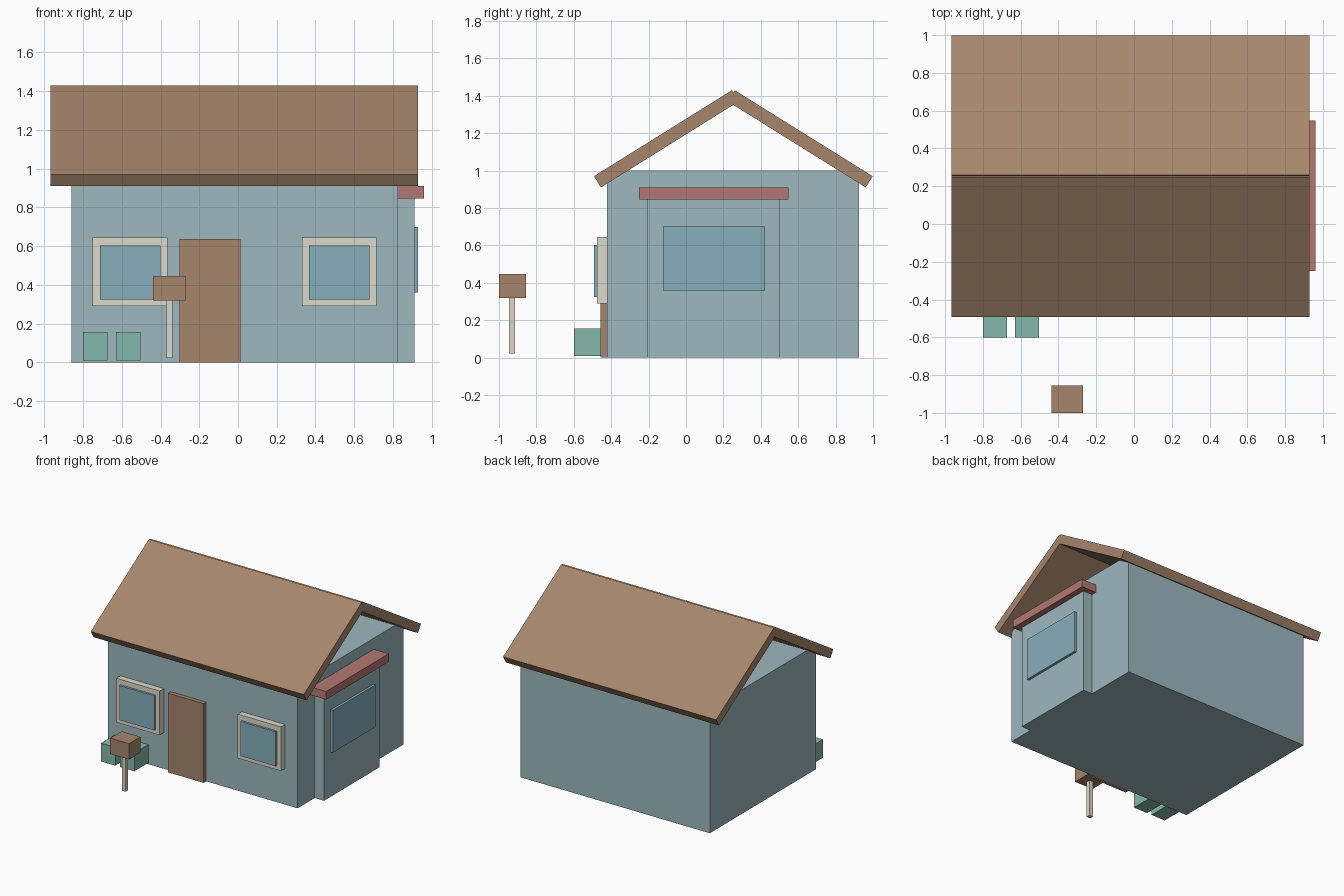
import bpy

if "Cube" in bpy.data.objects:
    bpy.data.objects.remove(bpy.data.objects["Cube"])


def material(name, color):
    m = bpy.data.materials.new(name)
    m.diffuse_color = (*color, 1)
    m.use_nodes = True
    m.node_tree.nodes["Principled BSDF"].inputs["Base Color"].default_value = m.diffuse_color
    return m


WALL = material("wall_blue", (0.34, 0.48, 0.52))
WOOD = material("brown", (0.38, 0.24, 0.15))
GLASS = material("glass_blue", (0.24, 0.43, 0.50))
CREAM = material("cream", (0.72, 0.69, 0.60))
RED = material("red", (0.45, 0.19, 0.17))
GREEN = material("green", (0.24, 0.48, 0.40))


def make(name, verts, faces, mat):
    mesh = bpy.data.meshes.new(name)
    mesh.from_pydata(verts, [], faces)
    mesh.materials.append(mat)
    ob = bpy.data.objects.new(name, mesh)
    bpy.context.collection.objects.link(ob)
    return ob


def prism(name, x, outline, mat):
    """Extrude a counter-clockwise (y, z) quad along x."""
    verts = [(px, y, z) for px in x for y, z in outline]
    sides = [(i, (i + 1) % 4, (i + 1) % 4 + 4, i + 4) for i in range(4)]
    faces = [(3, 2, 1, 0), (4, 5, 6, 7)] + sides
    return make(name, verts, faces, mat)


def box(name, x, y, z, mat):
    outline = [(y[0], z[0]), (y[1], z[0]), (y[1], z[1]), (y[0], z[1])]
    return prism(name, x, outline, mat)


# House body and side bay
box("house_body", (-0.86, 0.827), (-0.423, 0.925), (0, 1.0), WALL)
box("side_bay", (0.78, 0.91), (-0.206, 0.503), (0, 0.85), WALL)
box("bay_canopy", (0.80, 0.96), (-0.25, 0.547), (0.845, 0.91), RED)
box("bay_window", (0.89, 0.93), (-0.123, 0.422), (0.36, 0.70), GLASS)

# Two tilted roof slabs, mirrored about the ridge
RIDGE = 0.253
front = [(-0.455, 0.91), (0.283, 1.37), (0.246, 1.43), (-0.492, 0.97)]
back = [(2 * RIDGE - y, z) for y, z in reversed(front)]
prism("roof_front", (-0.967, 0.93), front, WOOD)
prism("roof_back", (-0.967, 0.93), back, WOOD)

# Front windows and door
for side, x in (("left", -0.75), ("right", 0.33)):
    box("window_frame_" + side, (x, x + 0.385), (-0.475, -0.40), (0.29, 0.645), CREAM)
    box("window_glass_" + side, (x + 0.037, x + 0.35), (-0.492, -0.42), (0.325, 0.603), GLASS)
box("door", (-0.303, 0.013), (-0.456, -0.40), (0, 0.637), WOOD)

# Planters under the left window
for i, x in enumerate((-0.80, -0.63)):
    box(f"planter_{i + 1}", (x, x + 0.127), (-0.60, -0.423), (0.01, 0.157), GREEN)

# Mailbox on its post
box("mailbox_post", (-0.37, -0.338), (-0.947, -0.915), (0.022, 0.35), CREAM)
box("mailbox", (-0.438, -0.27), (-1.0, -0.855), (0.32, 0.447), WOOD)
